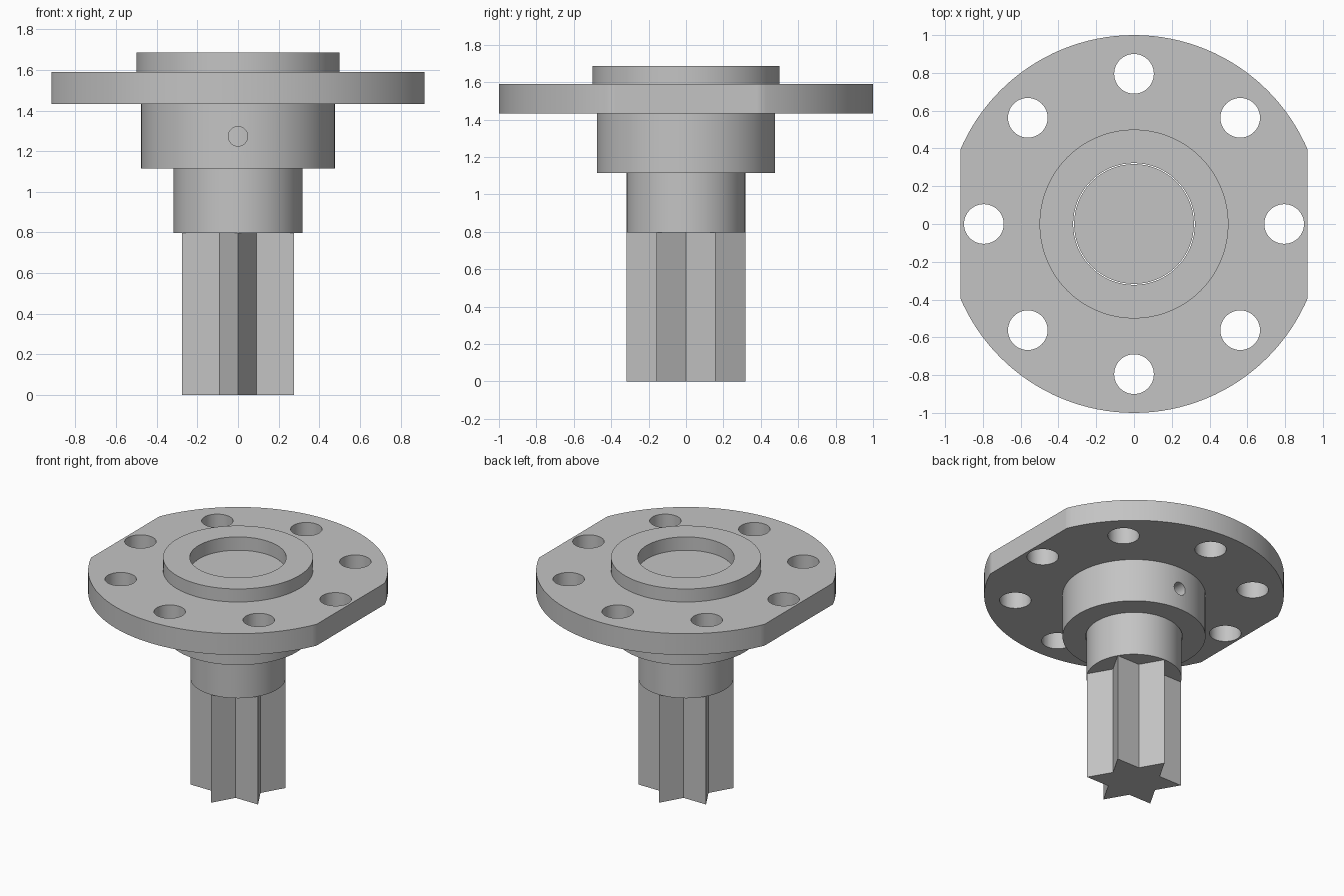
import bpy, bmesh
from math import pi, sin, cos, radians, sqrt

cube = bpy.data.objects.get("Cube")
if cube:
    bpy.data.objects.remove(cube, do_unlink=True)

steel = bpy.data.materials.new("plain grey steel")
steel.use_nodes = True
GREY = (0.55, 0.55, 0.55, 1)
steel.diffuse_color = GREY
steel.node_tree.nodes["Principled BSDF"].inputs["Base Color"].default_value = GREY

SHAFT_R, BORE_R = 0.317, 0.322
SHOULDER_Z, HUB_Z, FLANGE_Z, FACE_Z, TOP_Z = 0.796, 1.115, 1.433, 1.59, 1.686


def finish(name, bm):
    """Turn a bmesh into a named object in the steel material."""
    bmesh.ops.recalc_face_normals(bm, faces=bm.faces[:])
    mesh = bpy.data.meshes.new(name)
    bm.to_mesh(mesh)
    bm.free()
    mesh.materials.append(steel)
    obj = bpy.data.objects.new(name, mesh)
    bpy.context.collection.objects.link(obj)
    return obj


def lathe(name, profile, closed=False, steps=128):
    """Spin a radius/height profile around the z axis."""
    bm = bmesh.new()
    verts = [bm.verts.new((r, 0, z)) for r, z in profile]
    pairs = list(zip(verts, verts[1:]))
    if closed:
        pairs.append((verts[-1], verts[0]))
    edges = [bm.edges.new(p) for p in pairs]
    bmesh.ops.spin(bm, geom=verts + edges, cent=(0, 0, 0), axis=(0, 0, 1),
                   angle=2 * pi, steps=steps)
    bmesh.ops.remove_doubles(bm, verts=bm.verts[:], dist=1e-4)
    return finish(name, bm)


def prism(name, points, z0, z1):
    """Extrude a flat outline between two heights."""
    bm = bmesh.new()
    base = bm.faces.new([bm.verts.new((x, y, z0)) for x, y in points])
    top = bmesh.ops.extrude_face_region(bm, geom=[base])["geom"]
    bmesh.ops.translate(bm, vec=(0, 0, z1 - z0),
                        verts=[v for v in top if isinstance(v, bmesh.types.BMVert)])
    return finish(name, bm)


def circle(cx, cy, r, n=48):
    return [(cx + r * cos(2 * pi * i / n), cy + r * sin(2 * pi * i / n)) for i in range(n)]


def cut(target, cutter):
    """Subtract a helper solid, then discard it."""
    mod = target.modifiers.new("cut", "BOOLEAN")
    mod.operation, mod.solver, mod.object = "DIFFERENCE", "EXACT", cutter
    cutter.hide_render = True
    bpy.ops.object.select_all(action="DESELECT")
    bpy.context.view_layer.objects.active = target
    target.select_set(True)
    bpy.ops.object.modifier_apply(modifier=mod.name)
    bpy.data.objects.remove(cutter, do_unlink=True)


# Flanged hub: bored collar, wide flange and raised spigot ring
hub = lathe("flanged_hub", [
    (BORE_R, HUB_Z), (0.477, HUB_Z), (0.477, FLANGE_Z), (1, FLANGE_Z),
    (1, FACE_Z), (0.5, FACE_Z), (0.5, TOP_Z), (BORE_R, TOP_Z)], closed=True)

# Two parallel flats on the flange sides
for side in (-1, 1):
    a, b = side * 0.918, side * 1.2
    cut(hub, prism("flat_cutter", [(a, -1.2), (b, -1.2), (b, 1.2), (a, 1.2)], 1.3, 1.8))

# Ring of eight bolt holes
for i in range(8):
    t = i * pi / 4
    cut(hub, prism("bolt_cutter", circle(0.795 * cos(t), 0.795 * sin(t), 0.105), 1.3, 1.8))

# Set screw hole through the front and back of the collar
screw = prism("screw_cutter", circle(0, 0, 0.048, 32), -0.8, 0.8)
screw.rotation_euler.x = radians(90)
screw.location.z = 1.273
bpy.context.view_layer.update()
cut(hub, screw)

# Round shaft seated in the bore
shaft = lathe("shaft", [(0, SHOULDER_Z), (SHAFT_R, SHOULDER_Z), (SHAFT_R, FACE_Z), (0, FACE_Z)])

# Six-pointed star drive below the shaft
star = []
for i in range(12):
    r = SHAFT_R if i % 2 else SHAFT_R / sqrt(3)
    star.append((r * cos(i * pi / 6), r * sin(i * pi / 6)))
prism("star_drive", star, 0, SHOULDER_Z)

# Smooth round walls, crisp edges
for obj in (hub, shaft):
    bpy.ops.object.select_all(action="DESELECT")
    obj.select_set(True)
    bpy.context.view_layer.objects.active = obj
    bpy.ops.object.shade_smooth_by_angle(angle=radians(30))
